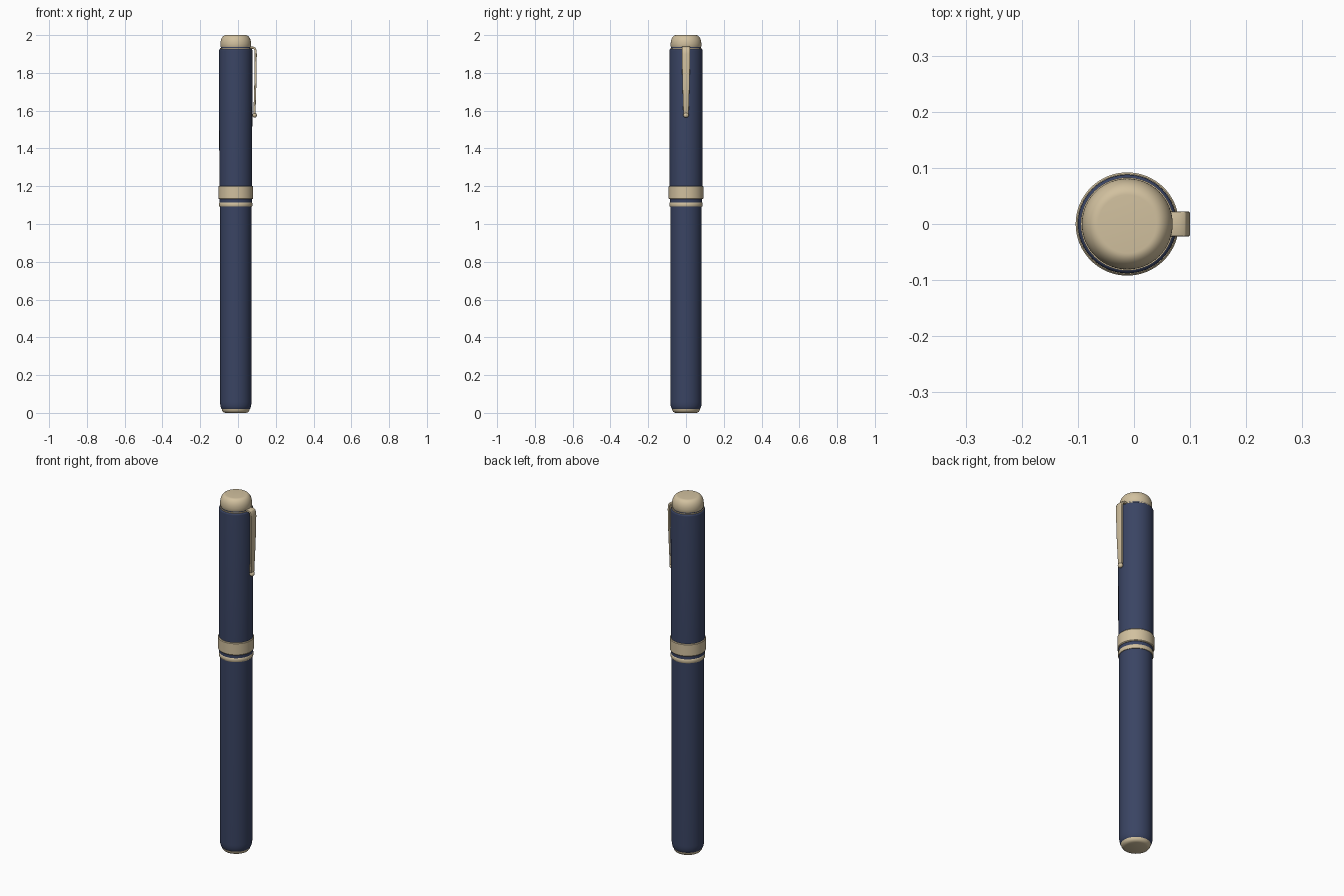
import bpy, bmesh, math

cube = bpy.data.objects.get("Cube")
if cube:
    bpy.data.objects.remove(cube)

AXIS_X = -0.012
SEGMENTS = 64


def material(name, rgb):
    mat = bpy.data.materials.new(name)
    mat.use_nodes = True
    mat.diffuse_color = (*rgb, 1)
    bsdf = mat.node_tree.nodes["Principled BSDF"]
    bsdf.inputs["Base Color"].default_value = (*rgb, 1)
    bsdf.inputs["Roughness"].default_value = 0.5
    return mat


navy = material("navy lacquer", (0.042, 0.058, 0.125))
gold = material("pale gold", (0.64, 0.53, 0.345))


def finish(bm, name, mat):
    bmesh.ops.recalc_face_normals(bm, faces=bm.faces)
    mesh = bpy.data.meshes.new(name)
    bm.to_mesh(mesh)
    bm.free()
    mesh.materials.append(mat)
    obj = bpy.data.objects.new(name, mesh)
    bpy.context.collection.objects.link(obj)
    bpy.ops.object.select_all(action="DESELECT")
    obj.select_set(True)
    bpy.context.view_layer.objects.active = obj
    bpy.ops.object.shade_smooth_by_angle(angle=math.radians(35))
    return obj


def lathe(name, mat, profile):
    """Closed solid of revolution from (radius, height) points."""
    bm = bmesh.new()
    rings = []
    for r, z in profile:
        rings.append([bm.verts.new((AXIS_X + r * math.cos(a), r * math.sin(a), z))
                      for a in (math.tau * i / SEGMENTS for i in range(SEGMENTS))])
    for low, high in zip(rings, rings[1:]):
        for i in range(SEGMENTS):
            j = (i + 1) % SEGMENTS
            bm.faces.new((low[i], low[j], high[j], high[i]))
    bm.faces.new(rings[0])
    bm.faces.new(rings[-1])
    return finish(bm, name, mat)


def arc(r, z, dr, dz, start, end, steps=8):
    """Profile points along an elliptical corner."""
    angles = [math.radians(start + (end - start) * i / steps) for i in range(steps + 1)]
    return [(r + dr * math.cos(a), z + dz * math.sin(a)) for a in angles]


# Barrel with a rounded foot and its end plug
lathe("barrel", navy, arc(0.07, 0.06, 0.013, 0.042, -80, 0) + [(0.083, 1.12)])
lathe("end_plug", gold, [(0.055, 0), (0.066, 0.004), (0.072, 0.012), (0.074, 0.02)])

# Rings where cap and barrel meet
lathe("lower_ring", gold, [(0.086, 1.092), (0.088, 1.095), (0.088, 1.111), (0.086, 1.114)])
lathe("ring_gap", navy, [(0.086, 1.114), (0.086, 1.132)])
lathe("wide_band", gold, [(0.089, 1.132), (0.092, 1.136), (0.092, 1.198), (0.089, 1.202)])

# Cap, collar and domed crown
lathe("cap", navy, [(0.087, 1.2)] + arc(0.080, 1.918, 0.008, 0.01, 0, 90))
lathe("crown_collar", gold, [(0.083, 1.926), (0.083, 1.932)])
lathe("collar_groove", navy, [(0.079, 1.93), (0.079, 1.938)])
lathe("crown", gold, [(0.079, 1.936), (0.081, 1.94)]
      + arc(0.052, 1.955, 0.029, 0.045, 0, 90, 12))

# Clip: tapered strip following a bent path of (x, z, half width)
path = [(0.055, 1.933, 0.022), (0.080, 1.933, 0.022), (0.088, 1.930, 0.022),
        (0.092, 1.920, 0.022), (0.094, 1.900, 0.022), (0.092, 1.75, 0.019),
        (0.087, 1.585, 0.014)]
bm = bmesh.new()
rows = [[bm.verts.new((x, side * w, z)) for side in (-1, 1)] for x, z, w in path]
for a, b in zip(rows, rows[1:]):
    bm.faces.new((a[0], a[1], b[1], b[0]))
clip = finish(bm, "clip", gold)
solid = clip.modifiers.new("thickness", "SOLIDIFY")
solid.thickness = 0.011
solid.offset = 0
bevel = clip.modifiers.new("soft edges", "BEVEL")
bevel.width = 0.002
bevel.segments = 2

# Rounded tip of the clip
bm = bmesh.new()
bmesh.ops.create_uvsphere(bm, u_segments=24, v_segments=12, radius=1)
bmesh.ops.scale(bm, vec=(0.012, 0.015, 0.013), verts=bm.verts)
bmesh.ops.translate(bm, vec=(0.088, 0, 1.576), verts=bm.verts)
finish(bm, "clip_tip", gold)
